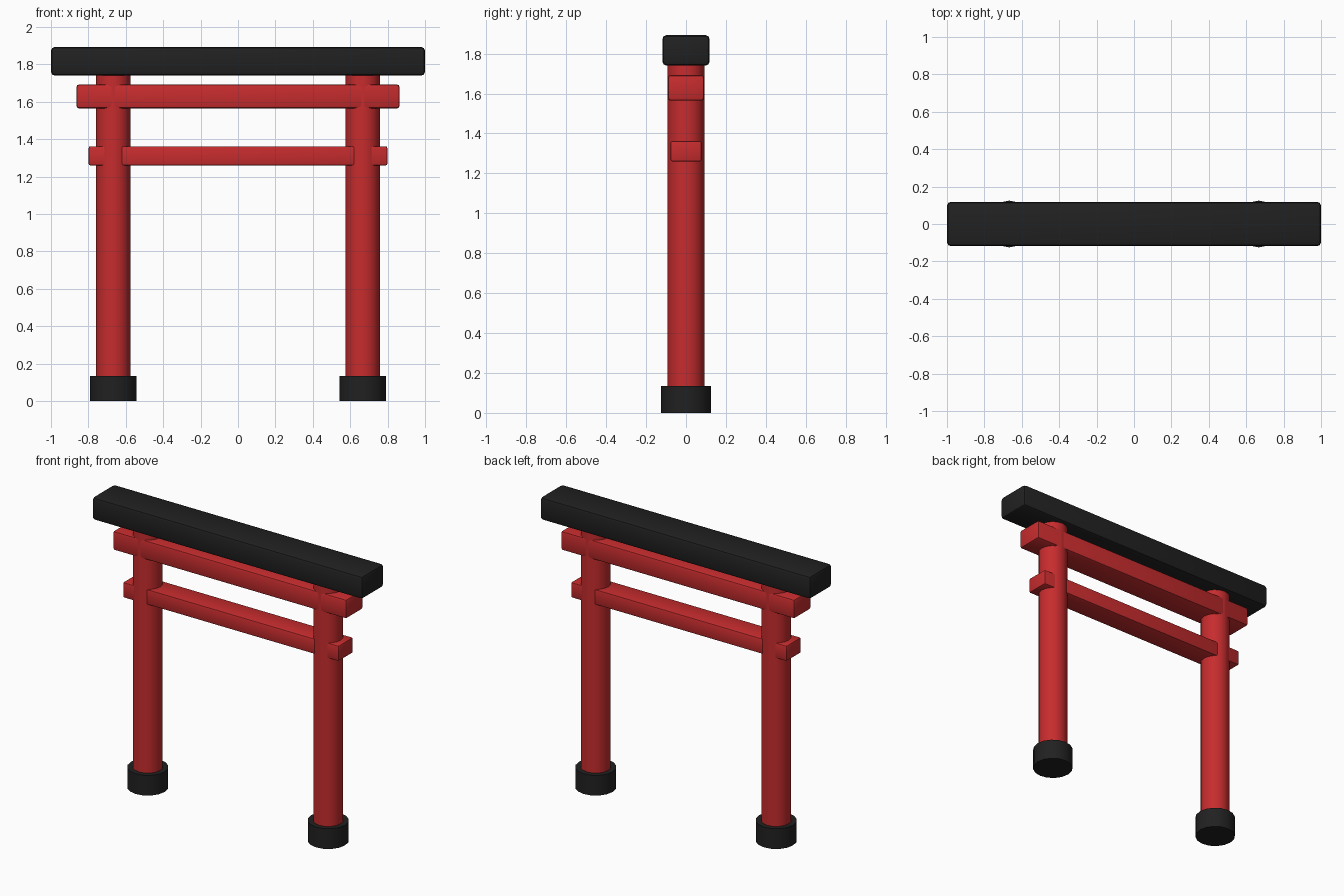
import bpy
import math

cube = bpy.data.objects.get("Cube")
if cube:
    bpy.data.objects.remove(cube, do_unlink=True)


def material(name, colour):
    mat = bpy.data.materials.new(name)
    mat.use_nodes = True
    mat.diffuse_color = colour
    mat.node_tree.nodes["Principled BSDF"].inputs["Base Color"].default_value = colour
    return mat


red = material("vermilion red", (0.57, 0.025, 0.027, 1))
black = material("charcoal black", (0.015, 0.015, 0.015, 1))


def finish(obj, name, mat):
    obj.name = name
    obj.data.materials.append(mat)
    bpy.ops.object.shade_smooth_by_angle(angle=math.radians(35))


def beam(name, mat, half_x, half_y, bottom, top, bevel):
    bpy.ops.mesh.primitive_cube_add(size=2, location=(0, 0, (bottom + top) / 2))
    obj = bpy.context.object
    obj.scale = (half_x, half_y, (top - bottom) / 2)
    bpy.ops.object.transform_apply(location=False, rotation=False, scale=True)
    mod = obj.modifiers.new("rounded edges", "BEVEL")
    mod.width = bevel
    mod.segments = 2
    bpy.ops.object.modifier_apply(modifier=mod.name)
    finish(obj, name, mat)


def column(name, mat, x, radius, bottom, top, sides):
    bpy.ops.mesh.primitive_cylinder_add(
        vertices=sides, radius=radius, depth=top - bottom,
        location=(x, 0, (bottom + top) / 2))
    finish(bpy.context.object, name, mat)


# Posts and their footings
for side, x in (("left", 0.667), ("right", -0.667)):
    column(side + "_post", red, x, 0.092, 0.01, 1.76, 16)
    column(side + "_footing", black, x, 0.125, 0, 0.135, 16)

# Crossbeams, from the roof down
beam("roof_beam", black, 1.0, 0.118, 1.74, 1.893, 0.02)
beam("upper_crossbeam", red, 0.863, 0.09, 1.565, 1.692, 0.012)
beam("lower_crossbeam", red, 0.798, 0.077, 1.26, 1.362, 0.008)
